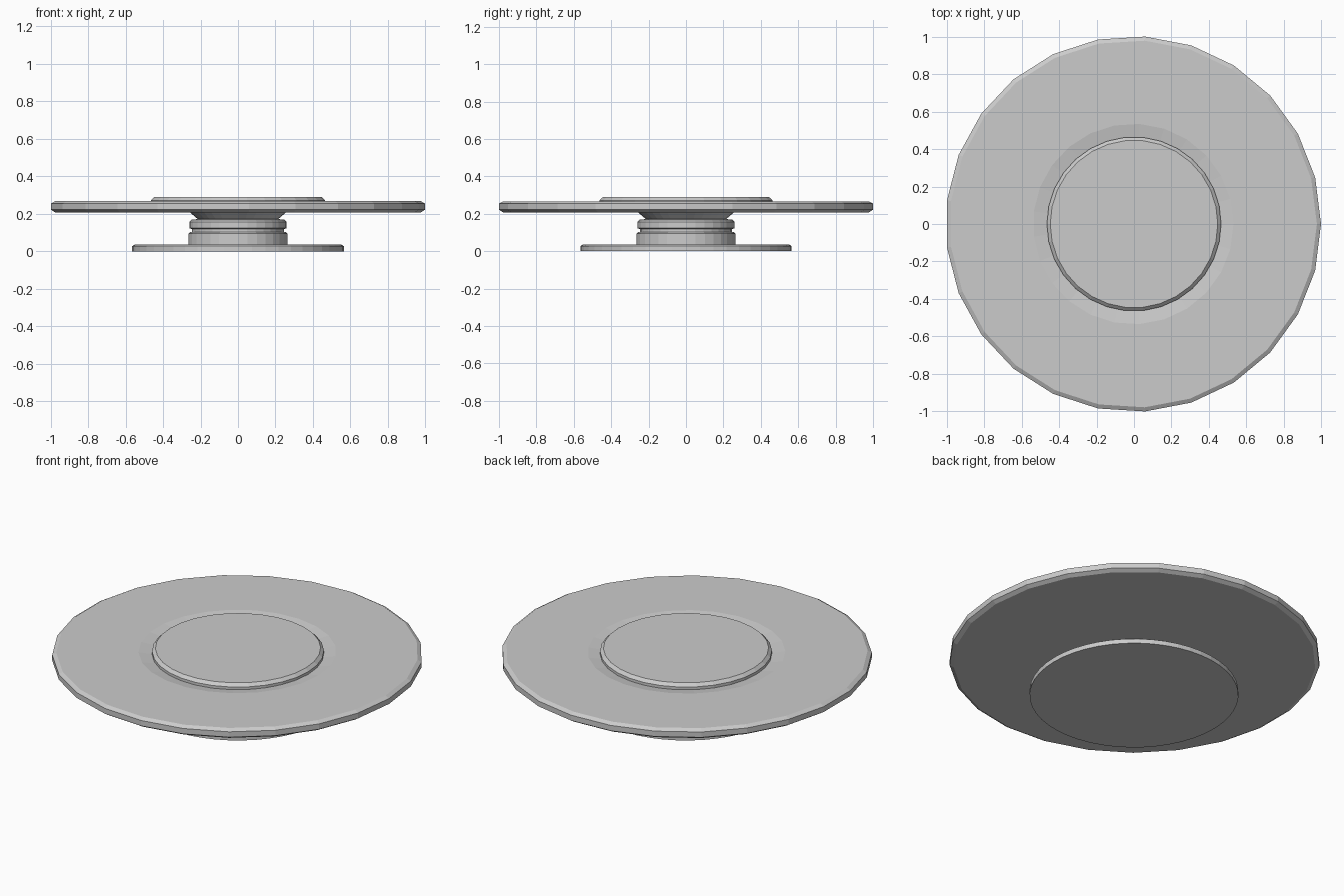
import bpy
import math

if "Cube" in bpy.data.objects:
    bpy.data.objects.remove(bpy.data.objects["Cube"])


def lathe(name, profile, sides, cx=0.0):
    """Closed solid turned around z from (radius, height) points, bottom to top."""
    verts, faces = [], []
    for r, z in profile:
        for i in range(sides):
            a = 2 * math.pi * i / sides
            verts.append((cx + r * math.cos(a), r * math.sin(a), z))
    for k in range(len(profile) - 1):
        lo, hi = k * sides, (k + 1) * sides
        for i in range(sides):
            j = (i + 1) % sides
            faces.append((lo + i, lo + j, hi + j, hi + i))
    faces.append(tuple(reversed(range(sides))))
    top = (len(profile) - 1) * sides
    faces.append(tuple(range(top, top + sides)))
    mesh = bpy.data.meshes.new(name)
    mesh.from_pydata(verts, [], faces)
    mesh.update()
    obj = bpy.data.objects.new(name, mesh)
    bpy.context.collection.objects.link(obj)
    return obj


# Round foot with a bevelled upper edge
lathe("base_foot", [(0.565, 0.0), (0.565, 0.027), (0.55, 0.037)], 48)

# Turned stem: lower drum, groove, ring, neck and flared top
lathe("stem", [
    (0.265, 0.036), (0.265, 0.094), (0.255, 0.102), (0.245, 0.104),
    (0.245, 0.118), (0.26, 0.123), (0.26, 0.155), (0.25, 0.168),
    (0.215, 0.172), (0.258, 0.209)], 32)

# Faceted turntable plate, bevelled rim, shallow dish around the centre
lathe("plate", [
    (0.98, 0.208), (1.002, 0.222), (1.002, 0.254), (0.98, 0.267),
    (0.535, 0.267), (0.46, 0.255)], 25, cx=-0.004)

# Raised centre disc
lathe("centre_disc", [(0.465, 0.25), (0.465, 0.272), (0.447, 0.289)], 30)
